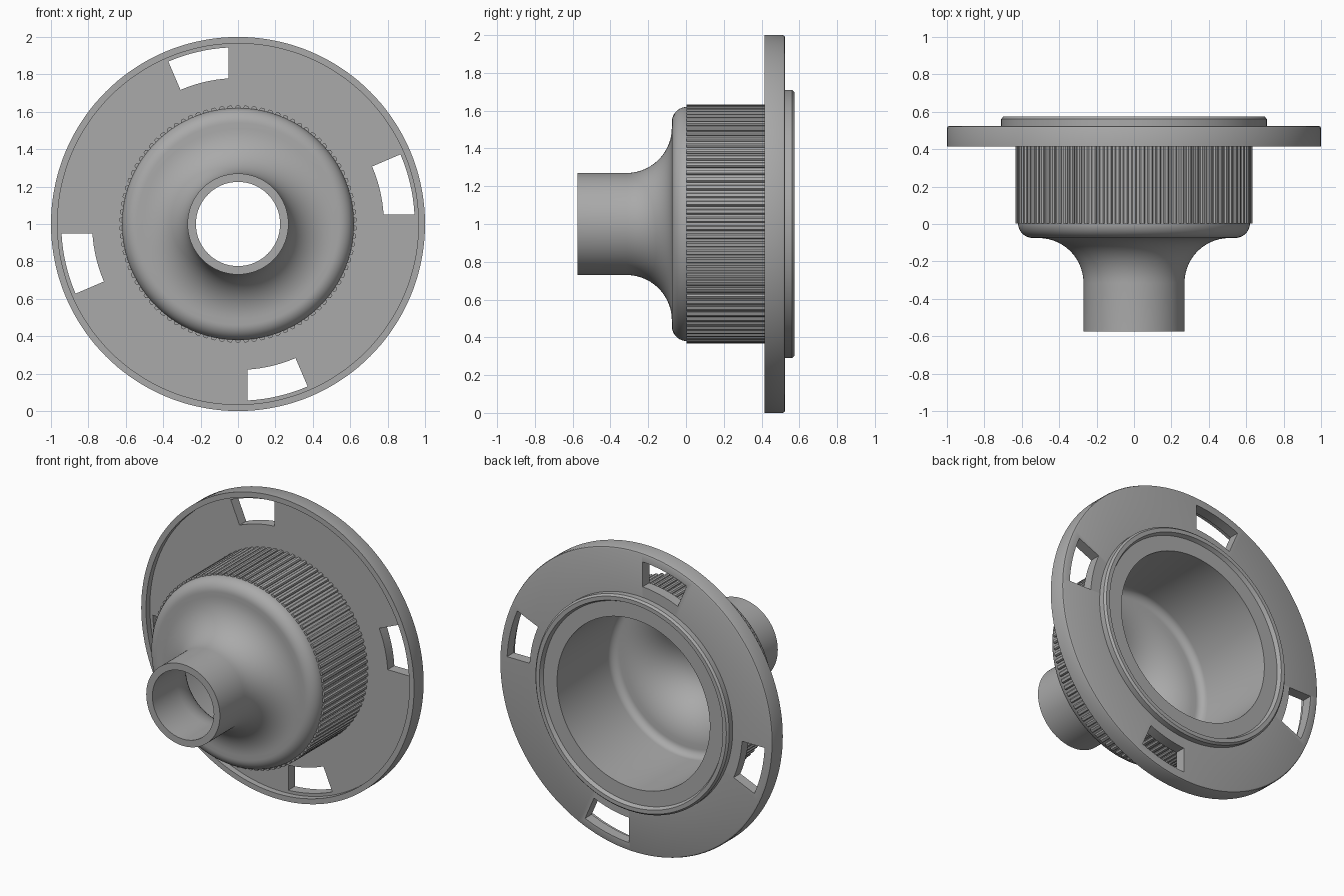
import bpy, bmesh
from math import sin, cos, pi, radians
from mathutils import Matrix, Vector

if "Cube" in bpy.data.objects:
    bpy.data.objects.remove(bpy.data.objects["Cube"])

CENTRE = Vector((0, 0, 1))
SEGMENTS = 144
RIBS = 90

grey = bpy.data.materials.new("plain grey")
grey.use_nodes = True
grey.diffuse_color = (0.4, 0.4, 0.4, 1)
grey.node_tree.nodes["Principled BSDF"].inputs["Base Color"].default_value = (0.4, 0.4, 0.4, 1)


def finish(name, bm):
    bmesh.ops.recalc_face_normals(bm, faces=bm.faces[:])
    mesh = bpy.data.meshes.new(name)
    bm.to_mesh(mesh)
    bm.free()
    mesh.materials.append(grey)
    obj = bpy.data.objects.new(name, mesh)
    bpy.context.collection.objects.link(obj)
    return obj


def polar(r, angle, y):
    return CENTRE + Vector((r * sin(angle), y, r * cos(angle)))


def arc(r, y, radius, start, end, steps=14):
    """Profile points (radius, y) round a centre, angles in degrees."""
    angles = [radians(start + (end - start) * i / steps) for i in range(steps + 1)]
    return [(r + radius * cos(a), y + radius * sin(a)) for a in angles]


def revolve(name, profile):
    """Spin a closed (radius, y) profile round the y axis."""
    bm = bmesh.new()
    rings = [[bm.verts.new(polar(r, 2 * pi * i / SEGMENTS, y)) for r, y in profile]
             for i in range(SEGMENTS)]
    n = len(profile)
    for i in range(SEGMENTS):
        a, b = rings[i - 1], rings[i]
        for j in range(n):
            bm.faces.new((a[j - 1], a[j], b[j], b[j - 1]))
    return finish(name, bm)


def prism(bm, corners, y0, y1):
    """Extrude (x, z) corners along y."""
    front, back = [[bm.verts.new((x, y, z)) for x, z in corners] for y in (y0, y1)]
    bm.faces.new(front)
    bm.faces.new(back)
    for j in range(len(corners)):
        bm.faces.new((front[j - 1], front[j], back[j], back[j - 1]))


# Hollow body: neck, flared shoulder, drum and raised rear lip
outside = [(0.225, -0.575), (0.27, -0.575)]
outside += arc(0.51, -0.315, 0.24, 180, 90)
outside += arc(0.54, 0.005, 0.08, -90, 0, 10)
outside += [(0.62, 0.49), (0.71, 0.49), (0.71, 0.562), (0.698, 0.575), (0.672, 0.575),
            (0.66, 0.55), (0.56, 0.55)]
inside = arc(0.51, 0.02, 0.05, 0, -90, 8) + arc(0.51, -0.315, 0.285, 90, 180)[1:]
body = revolve("hollow_body", outside + inside)

# Flange with a thin rim standing forward
flange = revolve("flange", [(0.6, 0.455), (0.965, 0.455), (0.965, 0.415), (1.0, 0.415),
                            (1.0, 0.512), (0.996, 0.521), (0.987, 0.525), (0.6, 0.525)])

# Four slots: one straight side, one radial side
bm = bmesh.new()
inner, outer, offset, end = 0.78, 0.945, 0.05, radians(23.2)
slot = []
for r, flip in ((inner, False), (outer, True)):
    start = offset / r
    edge = [start + (end - start) * i / 8 for i in range(9)]
    slot += [(-r * sin(a), r * cos(a)) for a in (edge[::-1] if flip else edge)]
for k in range(4):
    turn = Matrix.Rotation(k * pi / 2, 2)
    prism(bm, [tuple(turn @ Vector(p) + Vector((0, 1))) for p in slot], 0.3, 0.7)
cutter = finish("slot_cutter", bm)
cutter.hide_render = True
cut = flange.modifiers.new("slots", "BOOLEAN")
cut.operation, cut.solver, cut.object = "DIFFERENCE", "EXACT", cutter
bpy.context.view_layer.objects.active = flange
bpy.ops.object.modifier_apply(modifier=cut.name)
bpy.data.objects.remove(cutter)

# Grip ribs round the drum
bm = bmesh.new()
for k in range(RIBS):
    mid = 2 * pi * k / RIBS
    corners = [(0.61, -0.014), (0.626, -0.014), (0.634, -0.008),
               (0.634, 0.008), (0.626, 0.014), (0.61, 0.014)]
    points = [polar(r, mid + w / r, 0) for r, w in corners]
    prism(bm, [(p.x, p.z) for p in points], 0.002, 0.46)
ribs = finish("grip_ribs", bm)

for obj in bpy.context.view_layer.objects:
    obj.select_set(obj in (body, flange, ribs))
bpy.context.view_layer.objects.active = body
bpy.ops.object.shade_smooth_by_angle(angle=radians(30))
